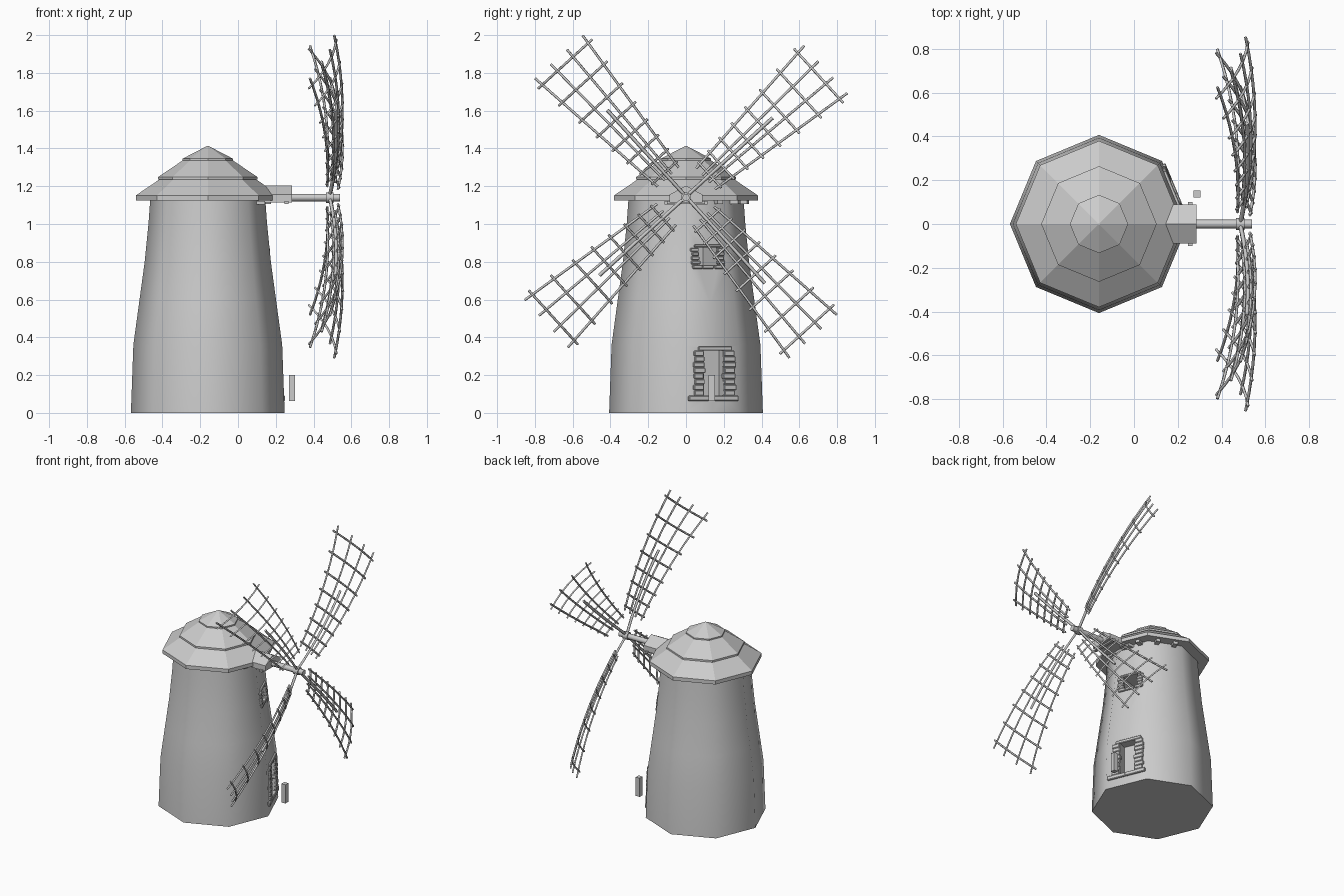
import bpy, bmesh, math, random
from mathutils import Matrix, Vector

if "Cube" in bpy.data.objects:
    bpy.data.objects.remove(bpy.data.objects["Cube"])

random.seed(4)
CX = -0.16                      # tower axis
HUB_Z = 1.145
WALL = math.radians(22.5)       # direction of the wall with door and window
PROFILE = [(0.407, 0), (0.394, 0.36), (0.364, 0.58), (0.334, 0.80), (0.314, 1.0), (0.304, 1.14)]

mat = bpy.data.materials.new("plain_grey")
mat.diffuse_color = (0.6, 0.6, 0.6, 1)
mat.use_nodes = True
mat.node_tree.nodes["Principled BSDF"].inputs["Base Color"].default_value = mat.diffuse_color


def select(ob):
    bpy.ops.object.select_all(action='DESELECT')
    ob.select_set(True)
    bpy.context.view_layer.objects.active = ob


def finish(name, bm, smooth=None):
    bmesh.ops.recalc_face_normals(bm, faces=bm.faces)
    me = bpy.data.meshes.new(name)
    bm.to_mesh(me)
    bm.free()
    me.materials.append(mat)
    ob = bpy.data.objects.new(name, me)
    bpy.context.collection.objects.link(ob)
    if smooth:
        select(ob)
        bpy.ops.object.shade_smooth_by_angle(angle=math.radians(smooth))
    return ob


def lathe(name, profile, split=1):
    """Eight-sided closed solid round the tower axis; split=2 adds a line down each wall."""
    bm = bmesh.new()
    n = 8 * split
    rings = []
    for r, z in profile:
        ring = []
        for i in range(n):
            d = r * math.cos(math.pi / 8) if i % split else r
            t = i * 2 * math.pi / n
            ring.append(bm.verts.new((CX + d * math.cos(t), d * math.sin(t), z)))
        rings.append(ring)
    for a, b in zip(rings, rings[1:]):
        for i in range(n):
            j = (i + 1) % n
            bm.faces.new((a[i], a[j], b[j], b[i]))
    bm.faces.new(rings[0])
    bm.faces.new(rings[-1])
    return finish(name, bm)


def add_box(bm, centre, size, frame=Matrix(), bevel=0):
    m = frame @ Matrix.Translation(centre) @ Matrix.Diagonal((*size, 1))
    vs = bmesh.ops.create_cube(bm, size=1, matrix=m)["verts"]
    if bevel:
        es = list({e for v in vs for e in v.link_edges})
        bmesh.ops.bevel(bm, geom=es, offset=bevel, segments=1, affect='EDGES')


def wall_distance(z):
    for (r0, z0), (r1, z1) in zip(PROFILE, PROFILE[1:]):
        if z <= z1:
            return (r0 + (r1 - r0) * (z - z0) / (z1 - z0)) * math.cos(math.pi / 8)


def turned(angle):
    return Matrix.Translation((CX, 0, 0)) @ Matrix.Rotation(angle, 4, 'Z')


# Tower with recessed door and deep window
tower = lathe("tower", PROFILE, 2)
bm = bmesh.new()
for z0, z1, u0, u1, deep in ((0.09, 0.33, -0.05, 0.06, 0.06), (0.78, 0.88, -0.06, 0.055, 0.2)):
    d = wall_distance((z0 + z1) / 2)
    add_box(bm, (d, (u0 + u1) / 2, (z0 + z1) / 2), (2 * deep, u1 - u0, z1 - z0), turned(WALL))
cutter = finish("opening_cutter", bm)
cutter.hide_render = True
mod = tower.modifiers.new("openings", 'BOOLEAN')
mod.operation = 'DIFFERENCE'
mod.solver = 'EXACT'
mod.object = cutter
select(tower)
bpy.ops.object.modifier_apply(modifier="openings")
bpy.data.objects.remove(cutter)
bpy.ops.object.shade_smooth_by_angle(angle=math.radians(50))

# Three-tiered roof, flat facets
lathe("roof_lower", [(0.29, 1.125), (0.38, 1.125), (0.38, 1.152), (0.25, 1.24)])
lathe("roof_middle", [(0.22, 1.235), (0.264, 1.235), (0.264, 1.248), (0.125, 1.342)])
lathe("roof_top", [(0.10, 1.335), (0.133, 1.335), (0.133, 1.346), (0.004, 1.413)])

# Small brackets under the eave
bm = bmesh.new()
for k in (1, 3):
    for u in (-0.06, 0.06):
        add_box(bm, (0.305, u, 1.117), (0.05, 0.03, 0.024), turned(k * WALL))
finish("eave_brackets", bm)


# Stone frames round the openings
def stones(name, rows):
    bm = bmesh.new()
    for u0, u1, z0, z1 in rows:
        j = [random.uniform(-0.008, 0.008) for _ in range(2)]
        zc = (z0 + z1) / 2
        add_box(bm, (wall_distance(zc), (u0 + u1 + j[0]) / 2, zc),
                (0.026, u1 - u0 + j[1], z1 - z0 - 0.002), turned(WALL), 0.004)
    finish(name, bm)


def jambs(z0, z1, count, sides):
    h = (z1 - z0) / count
    return [(a, b, z0 + i * h, z0 + (i + 1) * h) for i in range(count) for a, b in sides]


stones("door_frame", jambs(0.09, 0.33, 8, ((-0.11, -0.05), (0.06, 0.125)))
       + [(-0.143, -0.01, 0.062, 0.092), (-0.01, 0.143, 0.062, 0.092), (-0.085, 0.105, 0.328, 0.353)])
stones("window_frame", jambs(0.785, 0.875, 4, ((-0.10, -0.055), (0.05, 0.092)))
       + [(-0.10, -0.04, 0.762, 0.785), (-0.04, 0.03, 0.762, 0.785), (0.03, 0.092, 0.762, 0.785),
          (-0.075, 0.07, 0.875, 0.893)])

# Loose post standing in front of the door
bm = bmesh.new()
add_box(bm, (0.287, 0.137, 0.132), (0.032, 0.034, 0.138))
finish("door_post", bm)

# Gabled shaft housing with cross pins
bm = bmesh.new()
outline = [(-0.088, 1.115), (0.088, 1.115), (0.088, 1.155), (0, 1.203), (-0.088, 1.155)]
base = bm.faces.new([bm.verts.new((0.085, y, z)) for y, z in outline])
ext = bmesh.ops.extrude_face_region(bm, geom=[base])["geom"]
bmesh.ops.translate(bm, verts=[g for g in ext if isinstance(g, bmesh.types.BMVert)], vec=(0.2, 0, 0))
add_box(bm, (0.257, 0, 1.113), (0.02, 0.2, 0.016))
add_box(bm, (0.12, 0, 1.112), (0.045, 0.23, 0.02))
finish("shaft_housing", bm)


def cylinder(name, r, x0, x1, n):
    bm = bmesh.new()
    m = Matrix.Translation(((x0 + x1) / 2, 0, HUB_Z - 0.005)) @ Matrix.Rotation(math.pi / 2, 4, 'Y')
    bmesh.ops.create_cone(bm, cap_ends=True, segments=n, radius1=r, radius2=r, depth=x1 - x0, matrix=m)
    finish(name, bm, 50)


cylinder("shaft", 0.02, 0.2, 0.54, 8)
cylinder("hub", 0.028, 0.465, 0.505, 8)


# Four curved, twisted lattice sails
def half_width(s):
    return 0.085 + 0.13 * (s - 0.12)


def sail_point(a, s, v):
    cup = 0.03 * s * (1 - (v / half_width(s)) ** 2)      # ribs bow outwards
    x = 0.485 + 0.13 * s - 0.178 * s * s - 0.38 * v + cup
    return Vector((x, s * math.cos(a) - v * math.sin(a), HUB_Z + s * math.sin(a) + v * math.cos(a)))


def bars(name, paths, radius):
    cu = bpy.data.curves.new(name, 'CURVE')
    cu.dimensions = '3D'
    cu.bevel_depth = radius
    cu.bevel_resolution = 0
    cu.use_fill_caps = True
    for path in paths:
        sp = cu.splines.new('POLY')
        sp.points.add(len(path) - 1)
        for p, co in zip(sp.points, path):
            p.co = (*co, 1)
    ob = bpy.data.objects.new(name, cu)
    bpy.context.collection.objects.link(ob)
    cu.materials.append(mat)
    select(ob)
    bpy.ops.object.convert(target='MESH')


for k in range(4):
    a = math.radians(42.3 + 90 * k)

    def along(s0, s1, f, n=10):
        steps = [s0 + (s1 - s0) * i / n for i in range(n + 1)]
        return [sail_point(a, s, f(s)) for s in steps]

    laths = [along(0.14, 1.0, lambda s, q=q: q * half_width(s)) for q in (-0.85, -0.29, 0.29, 0.85)]
    ribs = [[sail_point(a, s, q / 3 * half_width(s)) for q in range(-3, 4)]
            for s in (0.95, 0.81, 0.67, 0.55, 0.44, 0.34, 0.25, 0.17)]
    bars(f"sail_{k + 1}_lattice", laths + ribs, 0.0068)
    bars(f"sail_{k + 1}_stock", [along(0.0, 0.62, lambda s: 0.0)], 0.010)
